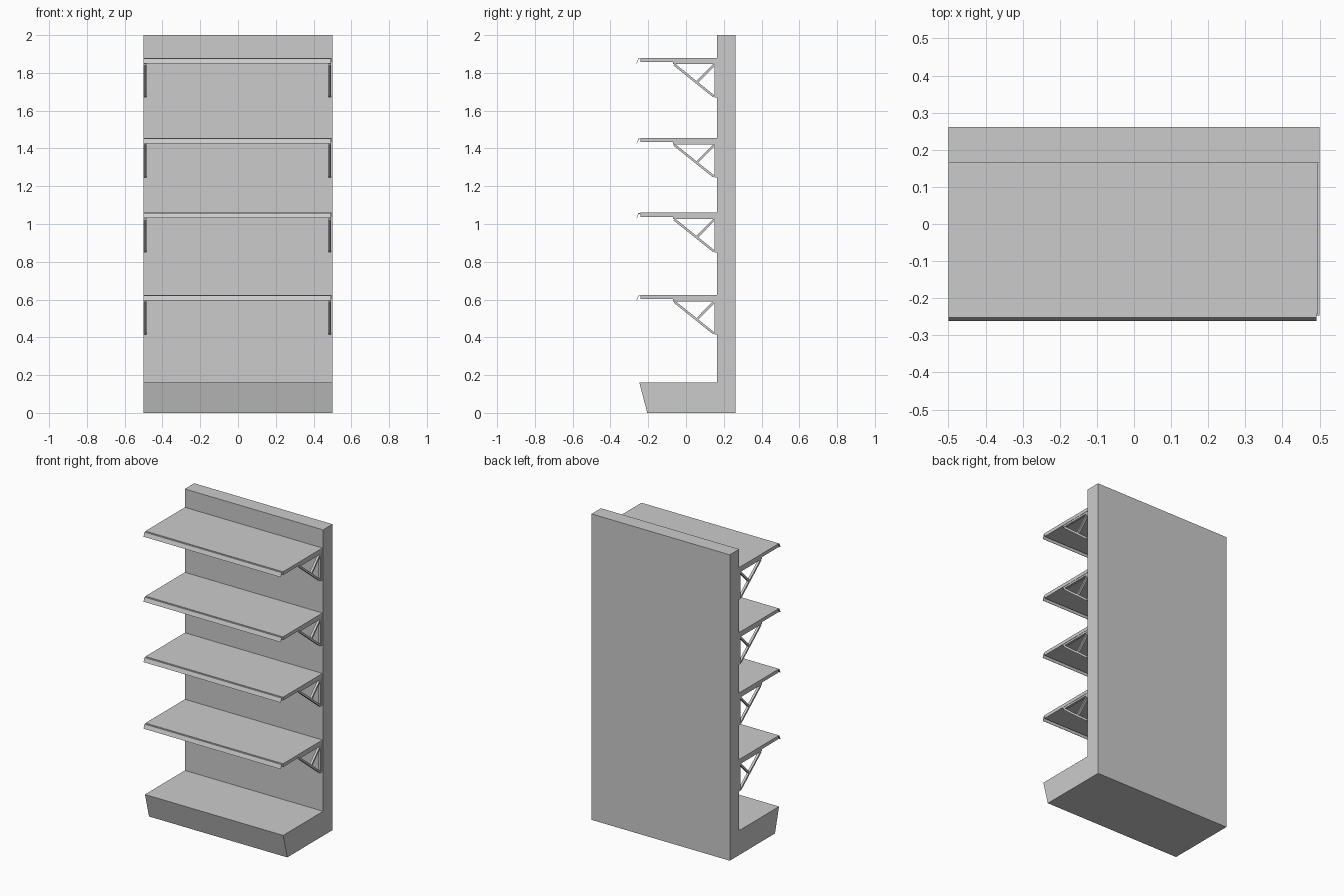
import bpy
from mathutils import Vector

cube = bpy.data.objects.get("Cube")
if cube:
    bpy.data.objects.remove(cube)

grey = bpy.data.materials.new("light grey metal")
grey.use_nodes = True
grey.diffuse_color = (0.6, 0.6, 0.6, 1)
grey.node_tree.nodes["Principled BSDF"].inputs["Base Color"].default_value = (0.6, 0.6, 0.6, 1)


def extrude_x(name, profiles, x0, x1):
    """Extrude closed (y, z) outlines along x into one object."""
    verts, faces = [], []
    for outline in profiles:
        base, n = len(verts), len(outline)
        verts += [(x, y, z) for x in (x0, x1) for y, z in outline]
        faces.append([base + i for i in range(n)])
        faces.append([base + n + i for i in reversed(range(n))])
        for i in range(n):
            j = (i + 1) % n
            faces.append([base + j, base + i, base + n + i, base + n + j])
    mesh = bpy.data.meshes.new(name)
    mesh.from_pydata(verts, [], faces)
    mesh.materials.append(grey)
    obj = bpy.data.objects.new(name, mesh)
    bpy.context.collection.objects.link(obj)
    # consistent outward faces
    import bmesh
    bm = bmesh.new()
    bm.from_mesh(mesh)
    bmesh.ops.recalc_face_normals(bm, faces=bm.faces)
    bm.to_mesh(mesh)
    bm.free()
    return obj


def rect(y0, y1, z0, z1):
    return [(y0, z0), (y1, z0), (y1, z1), (y0, z1)]


def bar(a, b, width):
    """Outline of a straight bar between two (y, z) points."""
    a, b = Vector(a), Vector(b)
    d = (b - a).normalized() * width / 2
    side = Vector((-d.y, d.x))
    return [tuple(p) for p in (a - side, b - side, b + side, a + side)]


WALL = 0.165

# Back panel and base share one L-shaped outline
extrude_x("back_panel_and_base",
          [[(-0.205, 0), (0.262, 0), (0.262, 2), (WALL, 2), (WALL, 0.16), (-0.247, 0.16)]],
          -0.5, 0.5)

for number, top in enumerate((0.625, 1.06, 1.455, 1.88), 1):
    # Shelf board
    extrude_x(f"shelf_{number}", [rect(-0.242, WALL, top - 0.022, top)], -0.5, 0.495)

    # Sloped label strip hooked on the front edge
    extrude_x(f"label_strip_{number}",
              [[(-0.24, top - 0.003), (-0.252, top - 0.003), (-0.262, top - 0.029),
                (-0.26, top - 0.029), (-0.25, top - 0.006), (-0.24, top - 0.006)]],
              -0.5, 0.492)

    # Triangular brackets with an inner strut
    low = top - 0.21
    frame = [
        rect(-0.07, WALL, top - 0.034, top - 0.022),
        rect(0.15, WALL, low, top - 0.034),
        bar((-0.062, top - 0.036), (0.147, low + 0.006), 0.012),
        bar((0.06, top - 0.127), (0.15, top - 0.036), 0.012),
    ]
    extrude_x(f"right_bracket_{number}", frame, -0.5, -0.485)
    extrude_x(f"left_bracket_{number}", frame, 0.478, 0.493)
